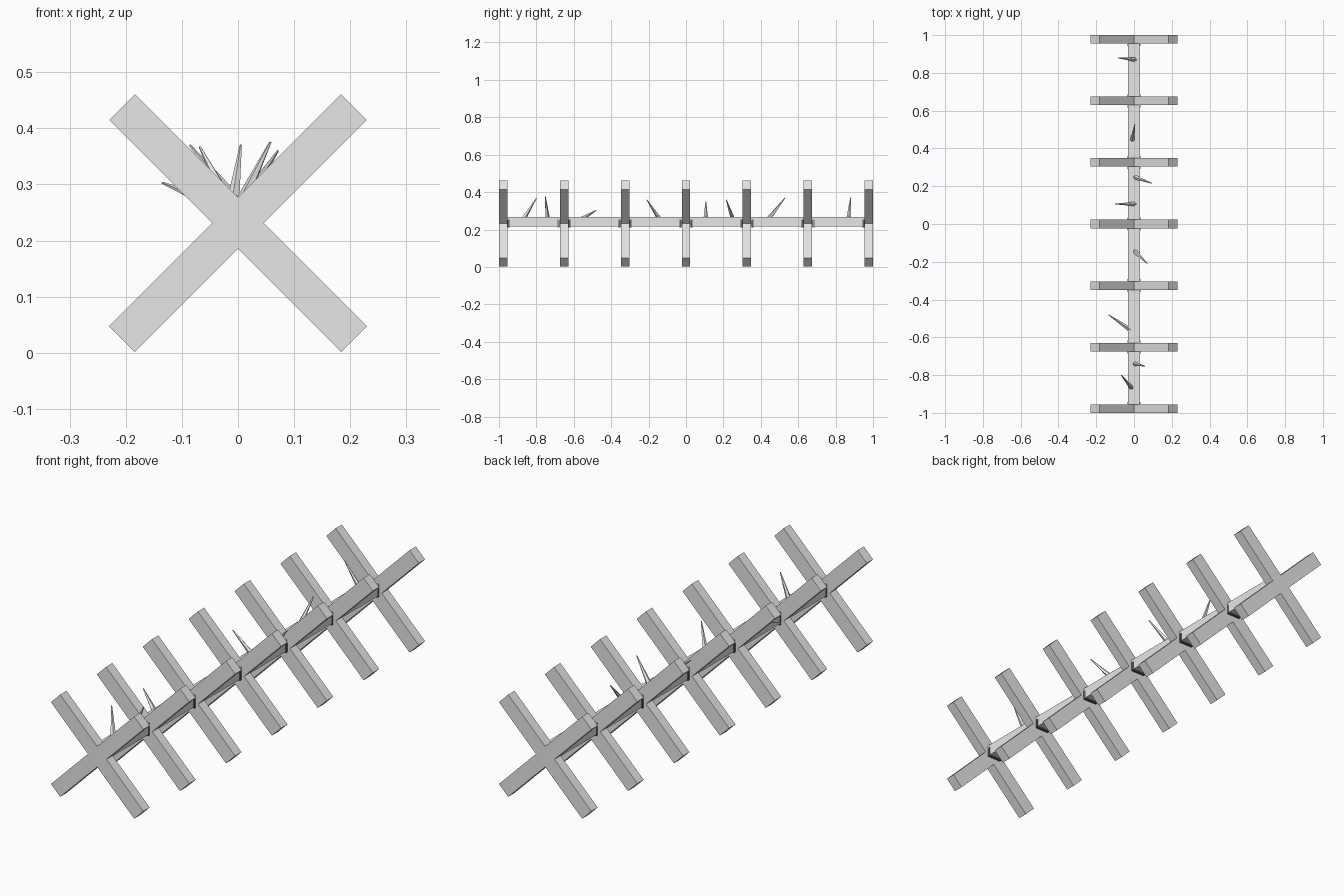
import bpy, bmesh, math
from mathutils import Vector, Matrix

if "Cube" in bpy.data.objects:
    bpy.data.objects.remove(bpy.data.objects["Cube"])


def material(name, v):
    m = bpy.data.materials.new(name)
    m.diffuse_color = (v, v, v, 1)
    m.use_nodes = True
    m.node_tree.nodes["Principled BSDF"].inputs["Base Color"].default_value = m.diffuse_color
    return m


grey = material("light grey", 0.8)
dark = material("dark grey", 0.12)

CZ = 0.231  # height of the crossing point


def finish(bm, name, mat):
    me = bpy.data.meshes.new(name)
    bm.to_mesh(me)
    bm.free()
    me.materials.append(mat)
    ob = bpy.data.objects.new(name, me)
    bpy.context.collection.objects.link(ob)
    return ob


def box(name, size, loc, roll=0.0, mat=grey):
    bm = bmesh.new()
    m = Matrix.Translation(loc) @ Matrix.Rotation(roll, 4, 'Y') @ Matrix.Diagonal((*size, 1))
    bmesh.ops.create_cube(bm, size=1, matrix=m)
    return finish(bm, name, mat)


def cone(name, a, b, r1, r2, sides, mat=grey):
    a, b = Vector(a), Vector(b)
    d = b - a
    rot = d.to_track_quat('Z', 'Y').to_matrix().to_4x4()
    bm = bmesh.new()
    bmesh.ops.create_cone(bm, cap_ends=True, segments=sides, radius1=r1, radius2=r2,
                          depth=d.length, matrix=Matrix.Translation((a + b) / 2) @ rot)
    return finish(bm, name, mat)


# crossed posts, with thin lashing strands under the beam on both sides
for i in range(7):
    y = (i - 3) * 0.3258
    for s in (-1, 1):
        box("crossed_post", (0.585, 0.045, 0.065), (0, y, CZ), s * math.pi / 4)
        if abs(y + s * 0.03) < 0.96:
            for k in range(2):
                box("lashing", (0.067, 0.005, 0.042), (0, y + s * (0.026 + 0.006 * k), 0.233), 0, dark)

# long beam joining the crosses
box("long_beam", (0.064, 1.94, 0.051), (0, 0, 0.2425))

# sharp stakes leaning out of the beam: base x, base y, tip x, y, z
stakes = [
    (-0.01, -0.87, -0.068, -0.80, 0.367),
    (0.0, -0.74, 0.058, -0.752, 0.376),
    (-0.02, -0.56, -0.135, -0.48, 0.303),
    (0.0, -0.14, 0.071, -0.21, 0.36),
    (0.01, 0.106, -0.10, 0.106, 0.35),
    (0.0, 0.25, 0.095, 0.215, 0.36),
    (-0.01, 0.44, 0.005, 0.53, 0.37),
    (0.01, 0.87, -0.086, 0.88, 0.37),
]
for bx, by, tx, ty, tz in stakes:
    cone("stake", (bx, by, 0.255), (tx, ty, tz), 0.013, 0.002, 5)
